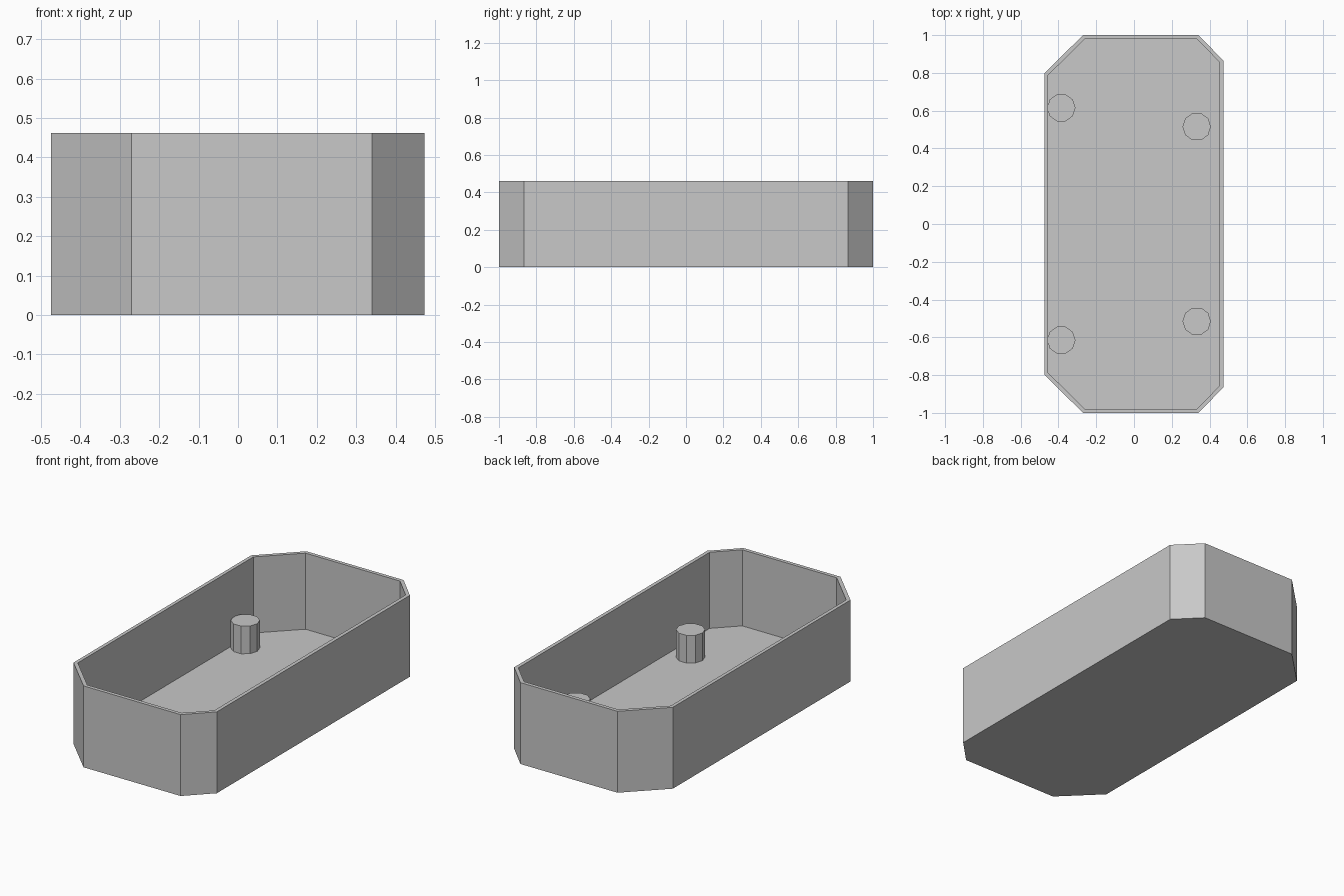
import bpy
import bmesh

if "Cube" in bpy.data.objects:
    bpy.data.objects.remove(bpy.data.objects["Cube"], do_unlink=True)

HEIGHT, FLOOR, PEG_TOP = 0.462, 0.03, 0.187

grey = bpy.data.materials.new("plain_grey")
grey.use_nodes = True
grey.diffuse_color = (0.58, 0.58, 0.58, 1)
grey.node_tree.nodes["Principled BSDF"].inputs["Base Color"].default_value = grey.diffuse_color


def add_object(name, bm):
    bmesh.ops.recalc_face_normals(bm, faces=bm.faces)
    mesh = bpy.data.meshes.new(name)
    bm.to_mesh(mesh)
    bm.free()
    mesh.materials.append(grey)
    obj = bpy.data.objects.new(name, mesh)
    bpy.context.collection.objects.link(obj)
    return obj


def ring(bm, half_outline, z):
    """Mirror half an outline across y = 0 and place it at height z."""
    points = half_outline + [(x, -y) for x, y in reversed(half_outline)]
    return [bm.verts.new((x, y, z)) for x, y in points]


def bridge(bm, low, high):
    for i in range(len(low)):
        j = (i + 1) % len(low)
        bm.faces.new((low[i], low[j], high[j], high[i]))


# Open tray: chamfered outline, larger chamfers on the -x side
outer = [(0.473, 0.866), (0.34, 1.0), (-0.27, 1.0), (-0.475, 0.797)]
inner = [(0.452, 0.858), (0.332, 0.979), (-0.261, 0.979), (-0.455, 0.787)]
bm = bmesh.new()
rings = [ring(bm, outer, 0), ring(bm, outer, HEIGHT),
         ring(bm, inner, HEIGHT), ring(bm, inner, FLOOR)]
for low, high in zip(rings, rings[1:]):
    bridge(bm, low, high)
bm.faces.new(rings[0])
bm.faces.new(rings[-1])
add_object("tray", bm)

# Four ten-sided pegs standing on the floor
for side, x, y in (("left", 0.332, 0.515), ("right", -0.385, 0.615)):
    for end, sign in (("front", -1), ("back", 1)):
        bm = bmesh.new()
        bmesh.ops.create_cone(bm, cap_ends=True, segments=10, radius1=0.075,
                              radius2=0.075, depth=PEG_TOP - FLOOR / 2)
        # Turn each peg so a corner points along x
        for v in bm.verts:
            v.co.x, v.co.y = v.co.y, v.co.x
        if max(v.co.x for v in bm.verts) < 0.0749:
            for v in bm.verts:
                v.co.x, v.co.y = v.co.y, v.co.x
        peg = add_object(f"{end}_{side}_peg", bm)
        peg.location = (x, sign * y, (PEG_TOP + FLOOR / 2) / 2)
